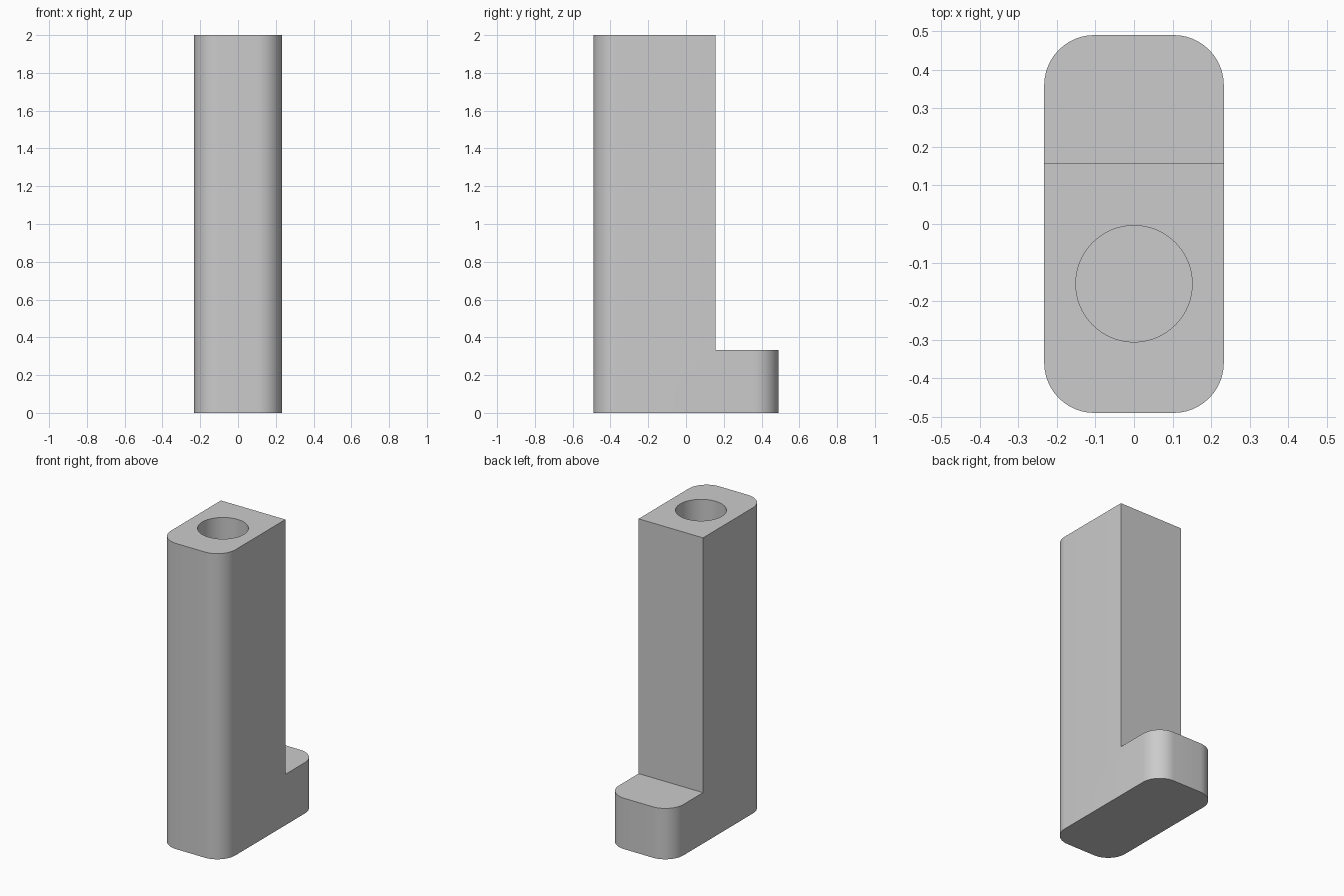
import bpy
import bmesh
import math
from mathutils import Matrix

HALF_X, HALF_Y, HEIGHT = 0.233, 0.49, 2.0
CORNER = 0.13
STEP_Y, STEP_Z = 0.157, 0.333
BORE_Y, BORE_R, BORE_FLOOR = -0.155, 0.151, 0.333

cube = bpy.data.objects.get("Cube")
if cube:
    bpy.data.objects.remove(cube, do_unlink=True)

grey = bpy.data.materials.new("plain grey")
grey.use_nodes = True
colour = (0.6, 0.6, 0.6, 1.0)
grey.diffuse_color = colour
grey.node_tree.nodes["Principled BSDF"].inputs["Base Color"].default_value = colour


def make_object(name, bm):
    bmesh.ops.recalc_face_normals(bm, faces=bm.faces)
    mesh = bpy.data.meshes.new(name)
    bm.to_mesh(mesh)
    bm.free()
    mesh.materials.append(grey)
    obj = bpy.data.objects.new(name, mesh)
    bpy.context.scene.collection.objects.link(obj)
    return obj


def box(bm, low, high):
    size = [b - a for a, b in zip(low, high)]
    centre = [(a + b) / 2 for a, b in zip(low, high)]
    matrix = Matrix.Translation(centre) @ Matrix.Diagonal((*size, 1))
    bmesh.ops.create_cube(bm, size=1, matrix=matrix)


# Upright block with four rounded vertical corners
bm = bmesh.new()
box(bm, (-HALF_X, -HALF_Y, 0), (HALF_X, HALF_Y, HEIGHT))
uprights = [e for e in bm.edges
            if abs(e.verts[0].co.z - e.verts[1].co.z) > 1]
bmesh.ops.bevel(bm, geom=uprights, offset=CORNER, segments=12,
                profile=0.5, affect='EDGES')
body = make_object("stepped_post", bm)

# Cutter that leaves the low foot at the back
bm = bmesh.new()
box(bm, (-1, STEP_Y, STEP_Z), (1, 1, HEIGHT + 1))
notch = make_object("notch_cutter", bm)

# Cutter for the round blind bore in the top
bm = bmesh.new()
depth = HEIGHT + 0.1 - BORE_FLOOR
bmesh.ops.create_cone(bm, cap_ends=True, segments=64, radius1=BORE_R,
                      radius2=BORE_R, depth=depth,
                      matrix=Matrix.Translation((0, BORE_Y, BORE_FLOOR + depth / 2)))
bore = make_object("bore_cutter", bm)

for cutter in (notch, bore):
    mod = body.modifiers.new(cutter.name, 'BOOLEAN')
    mod.operation = 'DIFFERENCE'
    mod.solver = 'EXACT'
    mod.object = cutter
    bpy.context.view_layer.objects.active = body
    bpy.ops.object.modifier_apply(modifier=mod.name)
    bpy.data.objects.remove(cutter, do_unlink=True)

# Smooth curved walls, crisp edges
bpy.ops.object.select_all(action='DESELECT')
body.select_set(True)
bpy.context.view_layer.objects.active = body
bpy.ops.object.shade_smooth_by_angle(angle=math.radians(30))
